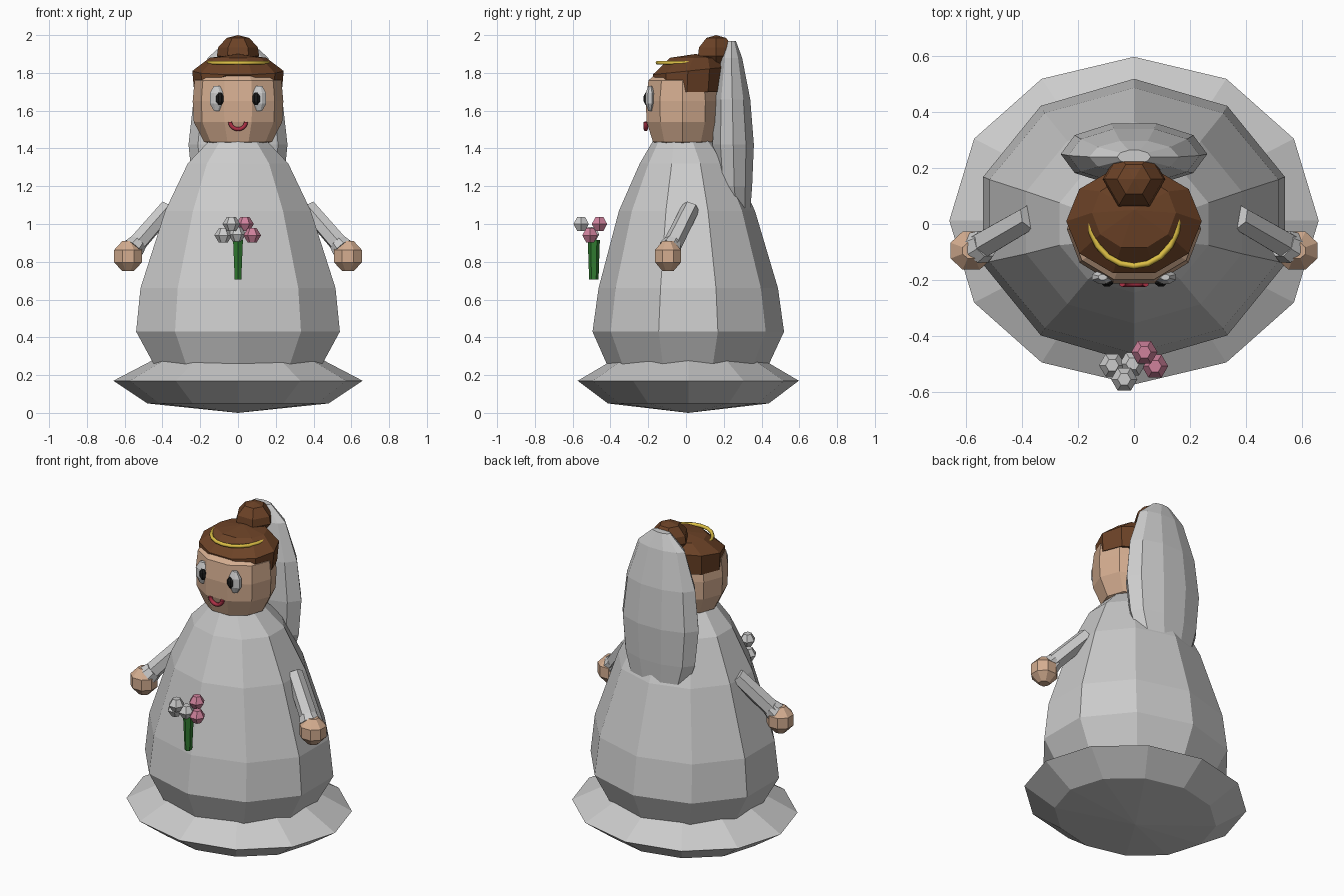
import bpy, bmesh
from math import sin, cos, pi
from mathutils import Vector

if "Cube" in bpy.data.objects:
    bpy.data.objects.remove(bpy.data.objects["Cube"])


def material(name, rgb):
    m = bpy.data.materials.new(name)
    m.diffuse_color = (*rgb, 1)
    m.use_nodes = True
    m.node_tree.nodes["Principled BSDF"].inputs["Base Color"].default_value = m.diffuse_color
    return m


SKIN = material("skin", (0.66, 0.42, 0.28))
HAIR = material("hair_brown", (0.15, 0.055, 0.02))
GOLD = material("gold", (0.72, 0.52, 0.06))
BLACK = material("black", (0.01, 0.01, 0.01))
RED = material("lip_red", (0.42, 0.03, 0.06))
GREEN = material("stem_green", (0.03, 0.2, 0.03))
PINK = material("petal_pink", (0.62, 0.22, 0.33))
WHITE = material("white", (0.8, 0.8, 0.78))


def loft(name, rings, n, mat=None, flat=False, shape=None):
    """Stack elliptical rings (rx, ry, cx, cy, z); flat puts a face at the front."""
    bm = bmesh.new()
    off = -pi / 2 + (pi / n if flat else 0)
    rows = []
    for i, (rx, ry, cx, cy, z) in enumerate(rings):
        row = []
        for k in range(n):
            a = off + 2 * pi * k / n
            dz = shape(i, a) if shape else 0
            row.append(bm.verts.new((cx + rx * cos(a), cy + ry * sin(a), z + dz)))
        rows.append(row)
    for lo, hi in zip(rows, rows[1:]):
        for k in range(n):
            j = (k + 1) % n
            bm.faces.new((lo[k], lo[j], hi[j], hi[k]))
    bm.faces.new(rows[0][::-1])
    bm.faces.new(rows[-1])
    bmesh.ops.remove_doubles(bm, verts=bm.verts, dist=0.0005)
    bmesh.ops.recalc_face_normals(bm, faces=bm.faces)
    me = bpy.data.meshes.new(name)
    bm.to_mesh(me)
    bm.free()
    ob = bpy.data.objects.new(name, me)
    bpy.context.collection.objects.link(ob)
    if mat:
        me.materials.append(mat)
    return ob


def ball(name, c, r, mat=None, n=6, rows=3):
    """Faceted ellipsoid with small flat caps."""
    rings = []
    for i in range(rows):
        t = -pi / 2 + pi * (i + 0.5) / rows
        s = 1 / cos(pi / 2 / rows)
        rings.append((r[0] * cos(t), r[1] * cos(t), c[0], c[1], c[2] + r[2] * sin(t) * s))
    return loft(name, rings, n, mat, flat=True)


def tube(name, pts, r, mat):
    """Square-section tube along a path."""
    cu = bpy.data.curves.new(name, 'CURVE')
    cu.dimensions = '3D'
    cu.bevel_depth, cu.bevel_resolution, cu.use_fill_caps = r, 1, True
    sp = cu.splines.new('POLY')
    sp.points.add(len(pts) - 1)
    for p, co in zip(sp.points, pts):
        p.co = (*co, 1)
    cu.materials.append(mat)
    ob = bpy.data.objects.new(name, cu)
    bpy.context.collection.objects.link(ob)


def rod(name, a, b, ra, rb, n, mat=None):
    """Tapered prism between two points."""
    a, b = Vector(a), Vector(b)
    d = b - a
    ob = loft(name, [(ra, ra, 0, 0, 0), (rb, rb, 0, 0, d.length)], n, mat)
    ob.location = a
    ob.rotation_euler = d.to_track_quat('Z', 'Y').to_euler()
    return ob


# Gown and its wide hem
loft("gown", [(rx, ry, 0, cy, z) for rx, ry, cy, z in [
    (0.47, 0.43, 0.01, 0.26), (0.567, 0.507, 0.012, 0.43), (0.543, 0.475, 0.012, 0.66),
    (0.405, 0.36, 0.005, 1.07), (0.28, 0.245, 0, 1.32), (0.16, 0.16, -0.015, 1.44)]], 10)
loft("hem", [(r, r * 0.887, 0, 0.012, z) for r, z in [
    (0, 0.0), (0.48, 0.05), (0.66, 0.17), (0.44, 0.285), (0, 0.32)]], 12)

# Head
loft("head", [(rx, ry, 0, -0.018, z) for rx, ry, z in [
    (0.1, 0.09, 1.41), (0.18, 0.165, 1.435), (0.234, 0.2, 1.54),
    (0.24, 0.205, 1.65), (0.23, 0.19, 1.76), (0.12, 0.1, 1.84)]], 10, SKIN, flat=True)

# Hair cap with raised fringe, and bun
loft("hair", [(rx, ry, 0, cy, z) for rx, ry, cy, z in [
    (0.232, 0.19, 0.005, 1.70), (0.242, 0.195, 0.01, 1.81),
    (0.15, 0.13, 0.04, 1.88), (0, 0, 0.05, 1.90)]], 10, HAIR, flat=True,
    shape=lambda i, a: 0.085 if i == 0 and sin(a) < -0.9 else
    (-0.02 * sin(a) * -1 if i == 1 else 0))
loft("hair_bun", [(r, r, 0, 0.16, z) for r, z in [
    (0.06, 1.83), (0.112, 1.89), (0.105, 1.935), (0.06, 1.985), (0, 2.0)]], 6, HAIR, flat=True)

# Veil hanging from the bun
loft("veil", [(rx, ry, 0, cy, z) for rx, ry, cy, z in [
    (0.2, 0.08, 0.265, 1.08), (0.24, 0.1, 0.255, 1.2), (0.262, 0.115, 0.25, 1.42),
    (0.235, 0.1, 0.245, 1.66), (0.16, 0.06, 0.24, 1.88), (0.06, 0.025, 0.24, 1.97)]],
    10, flat=True)

# Gold tiara and smile
arc = [pi * k / 10 for k in range(11)]
tube("tiara", [(-0.16 * cos(t), 0.025 - 0.175 * sin(t), 1.853) for t in arc], 0.011, GOLD)
tube("mouth", [(-0.042 * cos(t), -0.213, 1.54 - 0.038 * sin(t)) for t in arc], 0.012, RED)

# Mirrored parts: eyes, arms, cuffs, hands
for s, side in ((-1, "left"), (1, "right")):
    ball(f"eye_{side}", (s * 0.112, -0.19, 1.665), (0.044, 0.028, 0.066), WHITE, 8, 4)
    ball(f"pupil_{side}", (s * 0.096, -0.207, 1.663), (0.024, 0.02, 0.034), BLACK, 8, 4)
    rod(f"arm_{side}", (s * 0.37, 0.025, 1.085), (s * 0.565, -0.088, 0.86), 0.048, 0.052, 6)
    rod(f"cuff_{side}", (s * 0.53, -0.07, 0.90), (s * 0.555, -0.085, 0.87), 0.052, 0.062, 8)
    ball(f"hand_{side}", (s * 0.582, -0.095, 0.83), (0.086, 0.08, 0.08), SKIN, 8, 4)

# Bouquet
loft("bouquet_stem", [(0.02, 0.025, 0, -0.488, 0.705), (0.03, 0.032, 0, -0.488, 0.915)], 6, GREEN)
for i, (x, y, z, m) in enumerate([
        (-0.035, -0.555, 1.0, WHITE), (-0.078, -0.505, 0.94, WHITE), (-0.005, -0.5, 0.945, WHITE),
        (0.037, -0.458, 1.0, PINK), (0.075, -0.508, 0.94, PINK)]):
    ball(f"flower_{i + 1}", (x, y, z), (0.047, 0.047, 0.038), m)
